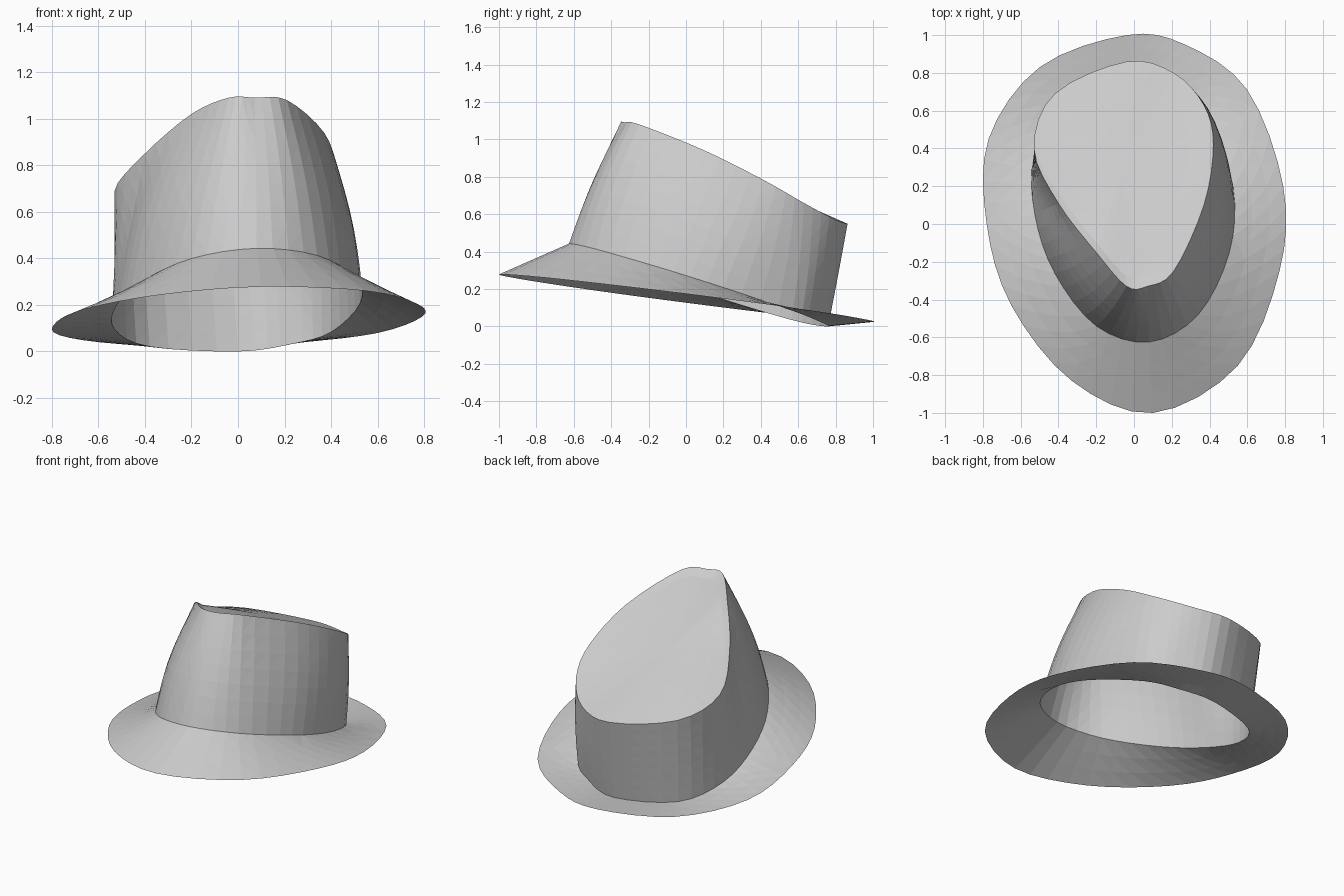
import bpy, bmesh, math
from mathutils import Vector

if "Cube" in bpy.data.objects:
    bpy.data.objects.remove(bpy.data.objects["Cube"])

felt = bpy.data.materials.new("grey felt")
felt.use_nodes = True
GREY = (0.6, 0.6, 0.6, 1)
felt.diffuse_color = GREY
felt.node_tree.nodes["Principled BSDF"].inputs["Base Color"].default_value = GREY

STEPS = 4  # samples between neighbouring outline points


def closed_curve(points):
    """Smooth closed curve through the points."""
    pts = [Vector(p) for p in points]
    n, ring = len(pts), []
    for i in range(n):
        a, b, c, d = (pts[(i + k) % n] for k in (-1, 0, 1, 2))
        for s in range(STEPS):
            t = s / STEPS
            ring.append(b + (c - a) * t / 2
                        + (a - b * 2.5 + c * 2 - d / 2) * t * t
                        + (b * 3 - a - c * 3 + d) * t ** 3 / 2)
    return ring


def blend(ring_a, ring_b, t):
    """Ring part of the way between two rings."""
    return [a.lerp(b, t) for a, b in zip(ring_a, ring_b)]


def bulged(ring, t):
    """Push a wall ring outward, mostly at the front right."""
    out = []
    for p in ring:
        side = Vector((p.x, p.y - 0.1, 0)).normalized()
        front = max(0, -side.y)
        amount = front * (0.02 + 0.05 * max(0, -side.x)) + 0.02 * max(0, side.x)
        out.append(p + side * amount * math.sin(math.pi * t))
    return out


def loft(name, rings, tip=None):
    """Skin a stack of closed rings, with an optional closing point."""
    bm = bmesh.new()
    rows = [[bm.verts.new(p) for p in ring] for ring in rings]
    n = len(rows[0])
    for low, high in zip(rows, rows[1:]):
        for i in range(n):
            j = (i + 1) % n
            bm.faces.new((low[j], low[i], high[i], high[j]))
    if tip:
        end = bm.verts.new(tip)
        for i in range(n):
            bm.faces.new((rows[-1][(i + 1) % n], rows[-1][i], end))
    bmesh.ops.triangulate(bm, faces=bm.faces[:])
    mesh = bpy.data.meshes.new(name)
    bm.to_mesh(mesh)
    bm.free()
    mesh.materials.append(felt)
    obj = bpy.data.objects.new(name, mesh)
    bpy.context.collection.objects.link(obj)


# Outlines, from the back round by the left side
brim_xy = [(-.04, 1), (.27, .95), (.6, .71), (.79, .2), (.77, -.25), (.55, -.75),
           (.1, -1), (-.33, -.83), (-.65, -.43), (-.78, 0), (-.77, .45), (-.5, .83)]
base_xy = [(0, .76), (.23, .7), (.4, .57), (.525, .2), (.505, -.15), (.34, -.48),
           (.08, -.625), (-.2, -.54), (-.42, -.26), (-.525, .05), (-.53, .36), (-.38, .62)]
rim_xyz = [(-.04, .86, .55), (.21, .8, .57), (.37, .63, .66), (.42, .42, .78),
           (.37, .1, .94), (.21, -.25, 1.08), (.07, -.33, 1.09), (-.04, -.33, 1.09),
           (-.2, -.15, 1.02), (-.4, .11, .85), (-.53, .4, .69), (-.42, .69, .6)]

# Brim edge and crown base lie on tilted planes
edge = closed_curve([(x, y, 0.15 - 0.125 * y + 0.03 * x) for x, y in brim_xy])
base = closed_curve([(x, y, max(0, 0.24 - 0.317 * y + 0.06 * x)) for x, y in base_xy])
rim = closed_curve(rim_xyz)

# Sloping brim, open in the middle
loft("brim", [blend(edge, base, k / 3) for k in range(4)])

# Crown wall
loft("crown_wall", [bulged(blend(base, rim, k / 7), k / 7) for k in range(8)])

# Crown top, sunk a little behind the front crest
centre = Vector((-0.06, 0.27, 0.82))
sunk = []
for p in rim:
    w = min(1, max(0, (0.5 - p.y) / 0.4))
    q = p.lerp(centre, 0.09 * w)
    q.z -= 0.012 * w
    sunk.append(q)
tops = []
for t in (0, 0.25, 0.5, 0.75):
    ring = [p.lerp(centre, t) for p in sunk]
    for p in ring:
        # ease towards one sloping plane away from the rim
        p.z += (0.948 - 0.475 * p.y - p.z) * t
    tops.append(ring)
loft("crown_top", [rim] + tops, centre)
